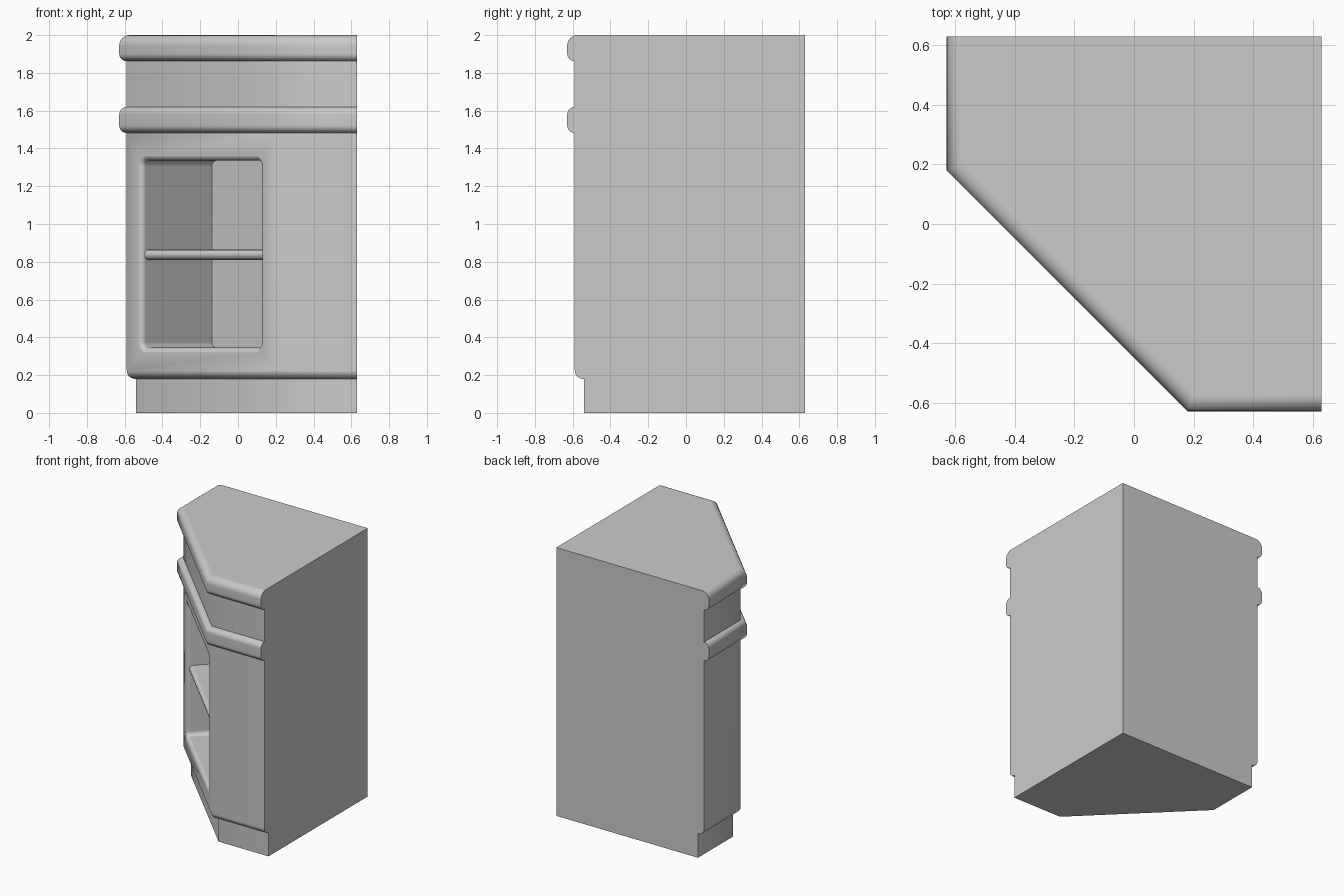
import bpy, bmesh
from math import sin, cos, pi, sqrt
from mathutils import Matrix, Vector

if "Cube" in bpy.data.objects:
    bpy.data.objects.remove(bpy.data.objects["Cube"], do_unlink=True)

paint = bpy.data.materials.new("plain_grey")
paint.use_nodes = True
GREY = (0.6, 0.6, 0.6, 1)
paint.diffuse_color = GREY
paint.node_tree.nodes["Principled BSDF"].inputs["Base Color"].default_value = GREY

HALF = 0.629      # half width of the square corner footprint
CUT = 0.18        # where the diagonal front starts
STEPS = 6


def arc(cx, cz, r, start, end):
    """Points on an arc, angles in quarter turns."""
    angles = [(start + (end - start) * i / STEPS) * pi / 2 for i in range(STEPS + 1)]
    return [(cx + r * cos(a), cz + r * sin(a)) for a in angles]


def loft(name, rings):
    """Skin a stack of equal rings and cap both ends."""
    bm = bmesh.new()
    rows = [[bm.verts.new(p) for p in ring] for ring in rings]
    n = len(rows[0])
    for a, b in zip(rows, rows[1:]):
        for i in range(n):
            j = (i + 1) % n
            bm.faces.new((a[i], a[j], b[j], b[i]))
    bm.faces.new(rows[0])
    bm.faces.new(rows[-1])
    # Level ledges share their back corner points
    bmesh.ops.remove_doubles(bm, verts=bm.verts, dist=0.00001)
    bmesh.ops.recalc_face_normals(bm, faces=bm.faces)
    mesh = bpy.data.meshes.new(name)
    bm.to_mesh(mesh)
    bm.free()
    obj = bpy.data.objects.new(name, mesh)
    bpy.context.collection.objects.link(obj)
    mesh.materials.append(paint)
    return obj


def select(obj):
    bpy.ops.object.select_all(action="DESELECT")
    obj.select_set(True)
    bpy.context.view_layer.objects.active = obj


def footprint(inset, z):
    """Corner plan with only its three front sides moved inward."""
    f, c = HALF - inset, CUT + inset * (sqrt(2) - 1)
    plan = [(-f, HALF), (-f, c), (c, -f), (HALF, -f), (HALF, HALF)]
    return [(x, y, z) for x, y in plan]


# Cabinet outline from floor to top: plinth, rounded body, two mouldings
BODY, PLINTH = 0.04, 0.09
profile = [(PLINTH, 0), (PLINTH, 0.18)]
profile += arc(BODY + 0.045, 0.225, 0.045, 3, 2)
for low, high, r in ((1.482, 1.62, BODY), (1.862, 2.0, 0.055)):
    profile += arc(BODY, low + BODY, BODY, 3, 2) + arc(r, high - r, r, 2, 1)
cabinet = loft("cabinet", [footprint(i, z) for i, z in profile])

# Local frame on the diagonal front: across, up, outward
mid = (CUT - HALF + BODY * sqrt(2)) / 2
across, outward = Vector((1, -1, 0)).normalized(), Vector((-1, -1, 0)).normalized()
front = Matrix((across, (0, 0, 1), outward)).transposed().to_4x4()
front.translation = (mid, mid, 0)

# Niche cutter: rounded rectangle that flares into the front face
HALF_W, LOW, HIGH, DEPTH, FLARE = 0.443, 0.345, 1.335, 0.525, 0.03


def opening(grow, out):
    r, ring = FLARE, []
    for q, (sx, z) in enumerate(((1, HIGH - r), (-1, HIGH - r), (-1, LOW + r), (1, LOW + r))):
        ring += arc(sx * (HALF_W - r), z, r + grow, q, q + 1)
    return [front @ Vector((x, z, out)) for x, z in ring]


# The lip ends just proud of the face so the cut is clean
lip = arc(FLARE, 0.0005 - FLARE, FLARE, 2, 1)
cutter = loft("niche_cutter", [opening(0, -DEPTH)]
              + [opening(g, o) for g, o in lip] + [opening(FLARE, 0.03)])
cutter.hide_render = True
cut = cabinet.modifiers.new("niche", "BOOLEAN")
cut.operation, cut.solver, cut.object = "DIFFERENCE", "EXACT", cutter
select(cabinet)
bpy.ops.object.modifier_apply(modifier=cut.name)
bpy.data.objects.remove(cutter, do_unlink=True)

# Shelf with a rounded front edge
T, FRONT = 0.0275, -0.022
side = [(-DEPTH, 0.8375 - T)] + arc(FRONT - T, 0.8375, T, -1, 1) + [(-DEPTH, 0.8375 + T)]
shelf = loft("shelf", [[front @ Vector((s * HALF_W, z, o)) for o, z in side] for s in (-1, 1)])

for obj in (cabinet, shelf):
    select(obj)
    bpy.ops.object.shade_smooth_by_angle(angle=50 * pi / 180)
    even = obj.modifiers.new("even_shading", "WEIGHTED_NORMAL")
    even.keep_sharp = True
